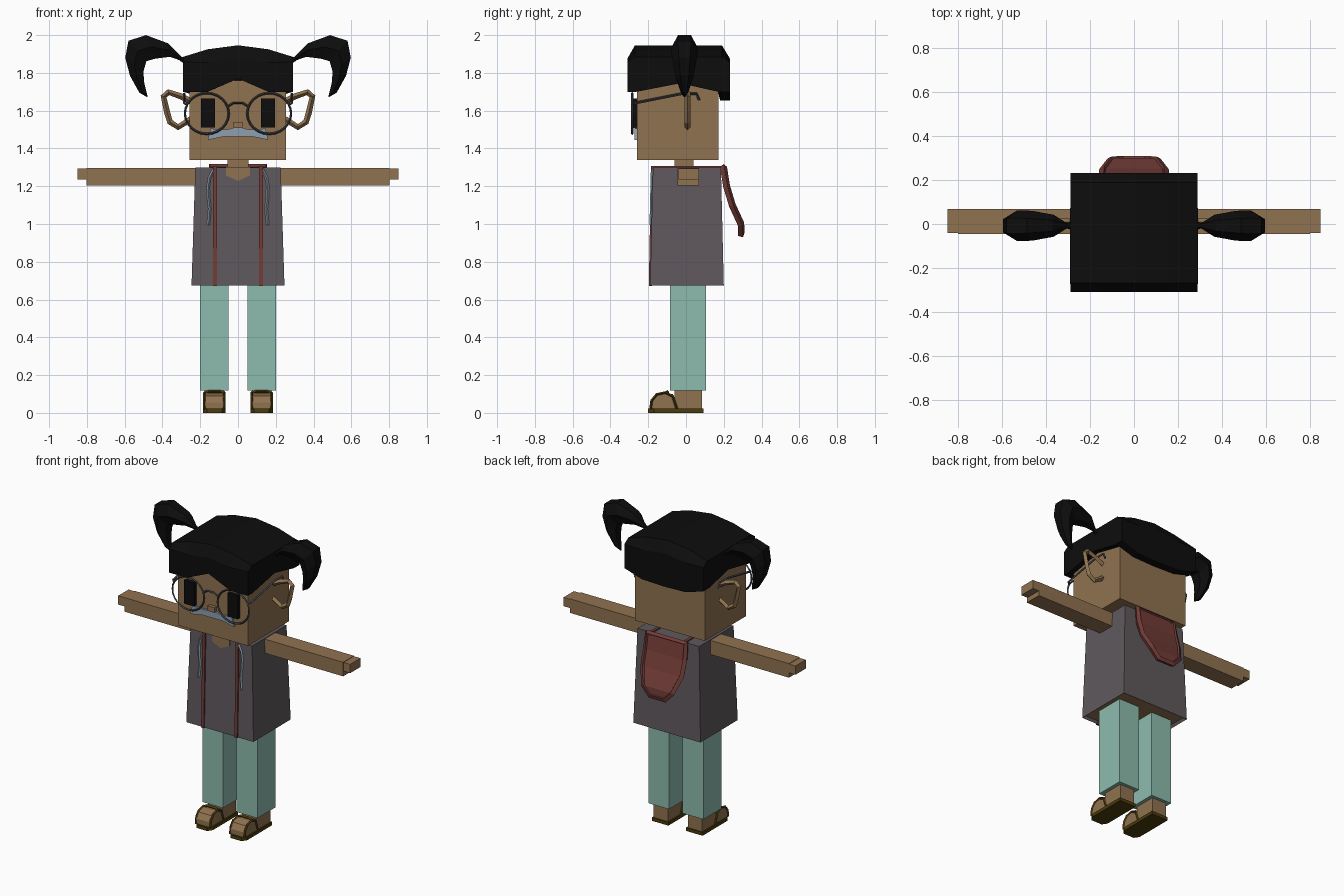
import bpy, bmesh, math
from mathutils import Vector

cube = bpy.data.objects.get("Cube")
if cube:
    bpy.data.objects.remove(cube, do_unlink=True)


def material(name, r, g, b):
    m = bpy.data.materials.new(name)
    m.use_nodes = True
    m.diffuse_color = (r, g, b, 1)
    shader = next(n for n in m.node_tree.nodes if n.type == 'BSDF_PRINCIPLED')
    shader.inputs["Base Color"].default_value = (r, g, b, 1)
    shader.inputs["Roughness"].default_value = 0.8
    return m


skin = material("brown skin", 0.28, 0.17, 0.08)
black = material("black hair", 0.004, 0.004, 0.004)
grey = material("grey cloth", 0.115, 0.1, 0.11)
mint = material("mint cloth", 0.27, 0.5, 0.42)
sole_brown = material("dark sole", 0.07, 0.045, 0.003)
maroon = material("maroon trim", 0.17, 0.045, 0.038)
silver = material("blue silver", 0.27, 0.35, 0.43)
wire = material("glasses wire", 0.06, 0.06, 0.075)


def add(name, mesh, mat):
    obj = bpy.data.objects.new(name, mesh)
    bpy.context.collection.objects.link(obj)
    mesh.materials.clear()
    mesh.materials.append(mat)
    return obj


def loft(name, rings, mat):
    """Skin a row of equal rings and cap both ends."""
    bm = bmesh.new()
    rows = [[bm.verts.new(p) for p in ring] for ring in rings]
    n = len(rows[0])
    for a, b in zip(rows, rows[1:]):
        for i in range(n):
            j = (i + 1) % n
            bm.faces.new((a[i], a[j], b[j], b[i]))
    bm.faces.new(rows[0][::-1])
    bm.faces.new(rows[-1])
    bmesh.ops.recalc_face_normals(bm, faces=bm.faces)
    mesh = bpy.data.meshes.new(name)
    bm.to_mesh(mesh)
    bm.free()
    return add(name, mesh, mat)


def prism(name, axis, profile, lo, hi, mat):
    """Extrude a flat profile along one axis."""
    def point(p, d):
        v = list(p)
        v.insert("xyz".index(axis), d)
        return Vector(v)
    return loft(name, [[point(p, d) for p in profile] for d in (lo, hi)], mat)


def box(name, x, y, z, mat):
    profile = [(x[0], y[0]), (x[1], y[0]), (x[1], y[1]), (x[0], y[1])]
    return prism(name, "z", profile, z[0], z[1], mat)


def tube(name, points, radius, mat, closed=False):
    """Four sided tube along a path."""
    curve = bpy.data.curves.new(name, 'CURVE')
    curve.dimensions = '3D'
    curve.bevel_depth = radius
    curve.bevel_resolution = 0
    curve.use_fill_caps = True
    spline = curve.splines.new('POLY')
    spline.points.add(len(points) - 1)
    for p, co in zip(spline.points, points):
        p.co = (*co, 1)
    spline.use_cyclic_u = closed
    helper = bpy.data.objects.new(name + " path", curve)
    bpy.context.collection.objects.link(helper)
    graph = bpy.context.evaluated_depsgraph_get()
    mesh = bpy.data.meshes.new_from_object(helper.evaluated_get(graph))
    bpy.data.objects.remove(helper, do_unlink=True)
    for f in mesh.polygons:
        f.use_smooth = False
    return add(name, mesh, mat)


def span(s, a, b):
    return sorted((s * a, s * b))


def front_y(z):
    """Front surface of the tunic at a height."""
    return -0.175 - 0.024 * (1.3 - z)


# Head, nose, moustache and neck
box("head", (-0.258, 0.255), (-0.26, 0.172), (1.34, 1.76), skin)
box("nose", (-0.025, 0.025), (-0.283, -0.25), (1.507, 1.54), skin)
half = [(0, 1.513), (0.06, 1.5), (0.145, 1.505), (0.16, 1.445), (0.08, 1.462), (0, 1.462)]
prism("moustache", "y", half + [(-x, z) for x, z in half[-2:0:-1]], -0.272, -0.255, silver)
box("neck", (-0.055, 0.055), (-0.06, 0.04), (1.25, 1.35), skin)

# Hair cap: sections across the width, with a notched fringe and a pointed nape
sections = []
for x, fringe, nape, top in ((0.29, 1.7, 1.7, 1.885), (0.16, 1.7, 1.66, 1.925), (0, 1.77, 1.655, 1.946)):
    crown = top - 0.07 * (1 if x < 0.2 else 0.4)
    sections.append((x, [(-0.31, fringe), (-0.31, crown), (-0.27, top), (0.19, top), (0.232, crown),
                         (0.232, nape), (0.18, nape), (0.17, 1.7), (-0.03, 1.745), (-0.262, fringe)]))
sections += [(-x, ring) for x, ring in sections[-2::-1]]
loft("hair_cap", [[(x, y, z) for y, z in ring] for x, ring in sections], black)

# Pigtails: outer x, z, inner x, z and half depth of each ring
pigtail = [(0.28, 1.88, 0.28, 1.845, 0.02), (0.3, 1.886, 0.312, 1.868, 0.012),
           (0.372, 1.957, 0.36, 1.885, 0.05), (0.487, 2.0, 0.44, 1.875, 0.068),
           (0.58, 1.97, 0.485, 1.862, 0.07), (0.597, 1.88, 0.5, 1.81, 0.06),
           (0.572, 1.785, 0.498, 1.755, 0.045), (0.522, 1.695, 0.485, 1.7, 0.02),
           (0.482, 1.672, 0.478, 1.675, 0.004)]

for s, side in ((1, "left"), (-1, "right")):
    rings = []
    for ox, oz, ix, iz, d in pigtail:
        o, i = Vector((s * ox, 0, oz)), Vector((s * ix, 0, iz))
        ring = []
        for t, depth in ((0, 0.5), (0.5, 1), (1, 0.5), (1, -0.5), (0.5, -1), (0, -0.5)):
            ring.append(o.lerp(i, t) + Vector((0, d * depth - 0.008, 0)))
        rings.append(ring)
    loft(side + "_pigtail", rings, black)

    # Eye, open ear loop and round glasses
    box(side + "_eye", span(s, 0.122, 0.196), (-0.285, -0.255), (1.51, 1.665), black)
    ear = [(0.25, 1.65), (0.3, 1.675), (0.368, 1.698), (0.394, 1.675), (0.375, 1.59),
           (0.36, 1.54), (0.317, 1.513), (0.25, 1.555)]
    tube(side + "_ear", [(s * x, 0.008, z) for x, z in ear], 0.016, skin)
    lens = []
    for k in range(24):
        a = math.tau * k / 24
        lens.append((s * 0.165 + 0.116 * math.cos(a), -0.285, 1.585 + 0.108 * math.sin(a)))
    tube(side + "_glasses_rim", lens, 0.006, wire, True)
    temple = [(0.27, -0.285, 1.635), (0.285, -0.27, 1.64), (0.285, -0.02, 1.69),
              (0.285, 0.055, 1.69), (0.285, 0.07, 1.655)]
    tube(side + "_glasses_temple", [(s * x, y, z) for x, y, z in temple], 0.007, wire)

    # Arm with stepped fingers
    box(side + "_arm", span(s, 0.2, 0.802), (-0.045, 0.068), (1.203, 1.296), skin)
    box(side + "_fingers", span(s, 0.79, 0.85), (-0.04, 0.068), (1.235, 1.293), skin)

    # Trouser leg, ankle, foot and sandal
    box(side + "_trouser_leg", span(s, 0.05, 0.202), (-0.085, 0.106), (0.118, 0.71), mint)
    box(side + "_ankle", span(s, 0.073, 0.178), (-0.06, 0.085), (0.015, 0.13), skin)
    toe = [(-0.188, 0.018), (-0.188, 0.055), (-0.165, 0.09), (-0.12, 0.104), (-0.07, 0.1), (-0.05, 0.018)]
    prism(side + "_foot", "x", toe, *span(s, 0.073, 0.178), skin)
    sole = [(0.065, 0.092), (0.065, -0.17), (0.085, -0.2), (0.165, -0.2), (0.186, -0.17), (0.186, 0.092)]
    prism(side + "_sandal_sole", "z", [(s * x, y) for x, y in sole], 0, 0.022, sole_brown)
    arch = [(-0.188, 0.02), (-0.182, 0.065), (-0.155, 0.098), (-0.11, 0.108), (-0.07, 0.088), (-0.048, 0.02)]
    for x, edge in ((0.073, "inner"), (0.178, "outer")):
        tube(f"{side}_sandal_{edge}_strap", [(s * x, y, z) for y, z in arch], 0.007, sole_brown)
    band = [(0.073, 0.1), (0.095, 0.112), (0.155, 0.112), (0.178, 0.1)]
    tube(side + "_sandal_crossband", [(s * x, -0.1, z) for x, z in band], 0.009, sole_brown)

    # Trim over the shoulder and wavy hanging cord
    trim = [(-0.197, 0.672), (-0.185, 1.308), (0.21, 1.308), (0.21, 1.29), (-0.16, 1.29), (-0.18, 0.672)]
    prism(side + "_shoulder_trim", "x", trim, *span(s, 0.112, 0.132), maroon)
    cord = [(0.128, 1.29), (0.15, 1.245), (0.158, 1.2), (0.156, 1.14), (0.149, 1.08), (0.153, 1.04), (0.157, 0.995)]
    tube(side + "_cord", [(s * x, front_y(z) - 0.003, z) for x, z in cord], 0.008, silver)

bridge = [(-0.05, 1.625), (-0.025, 1.64), (0.025, 1.64), (0.05, 1.625)]
tube("glasses_bridge", [(x, -0.285, z) for x, z in bridge], 0.006, wire)

# Flared tunic with a recessed underside showing the body
tunic = loft("tunic", [[(-w, f, z), (w, f, z), (w, b, z), (-w, b, z)] for w, f, b, z in
                       ((0.246, -0.19, 0.2, 0.675), (0.226, -0.175, 0.185, 1.3))], grey)
tunic.data.materials.append(skin)
bm = bmesh.new()
bm.from_mesh(tunic.data)
under = min(bm.faces, key=lambda f: f.calc_center_median().z)
bmesh.ops.inset_region(bm, faces=[under], thickness=0.014)
bmesh.ops.translate(bm, verts=under.verts, vec=(0, 0, 0.017))
under.material_index = 1
bm.to_mesh(tunic.data)
bm.free()
neckline = [(-0.064, 1.301), (-0.064, 1.257), (0, 1.228), (0.064, 1.257), (0.064, 1.301)]
prism("neckline", "y", neckline, -0.182, -0.174, skin)

# Hood hanging down the back, with a raised rim
hood = [(1.303, 0.14, 0.195), (1.2, 0.143, 0.212), (1.1, 0.14, 0.242), (1.0, 0.105, 0.288), (0.945, 0.055, 0.29)]
loft("hood", [[(-w, y - 0.01, z), (w, y - 0.01, z), (w, y + 0.012, z), (-w, y + 0.012, z)]
              for z, w, y in hood], maroon)
rim = [(w, y + 0.003, z) for z, w, y in hood]
rim += [(-x, y, z) for x, y, z in rim[::-1]]
tube("hood_rim", rim, 0.019, maroon, True)
